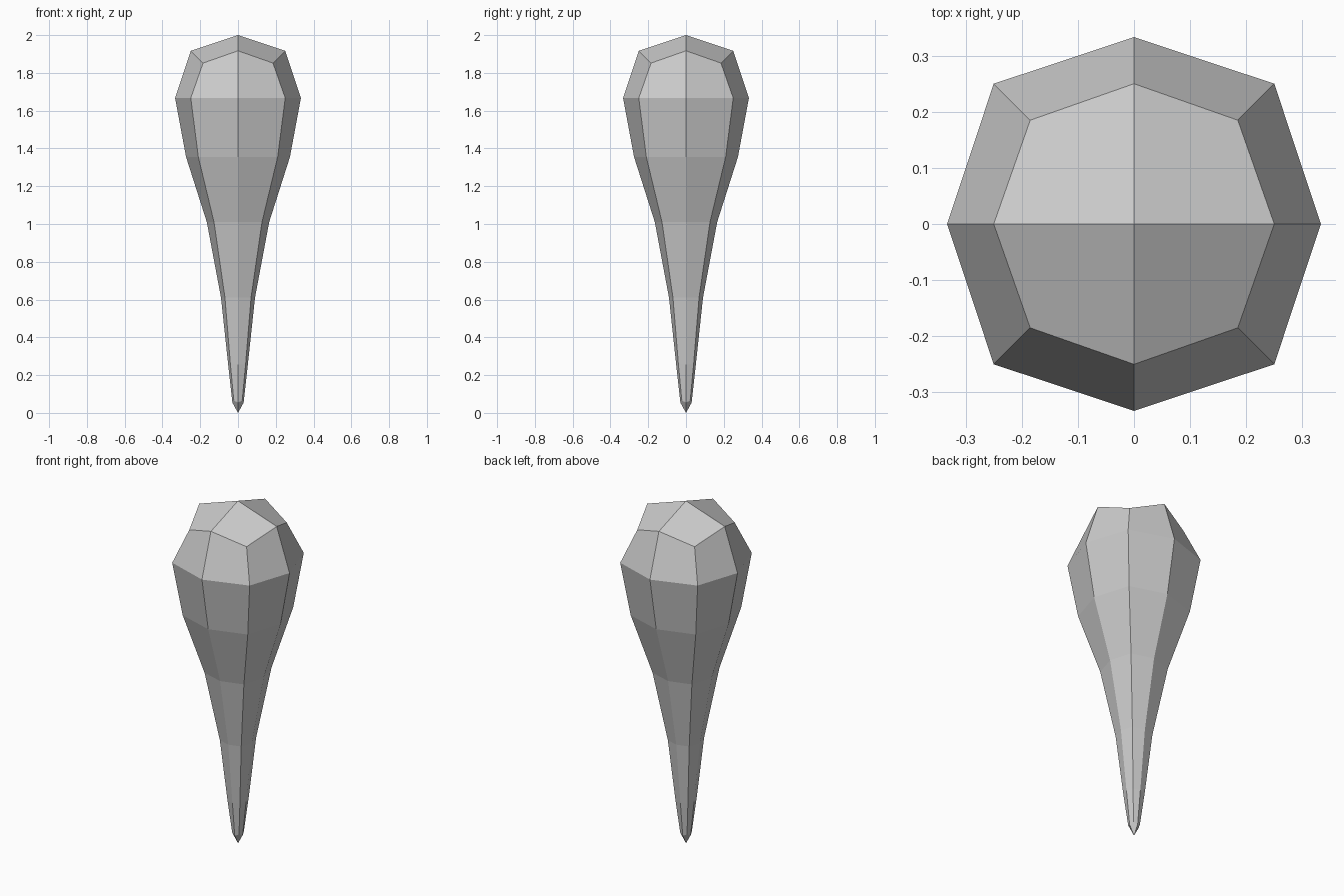
import bpy, bmesh

if "Cube" in bpy.data.objects:
    bpy.data.objects.remove(bpy.data.objects["Cube"])

# Rings from bottom to top: (side radius, side z, corner coordinate, corner z)
RINGS = [
    (0.030, 0.055, 0.022, 0.065),
    (0.052, 0.255, 0.040, 0.255),
    (0.090, 0.610, 0.069, 0.610),
    (0.165, 1.010, 0.127, 1.010),
    (0.275, 1.355, 0.210, 1.355),
    (0.333, 1.667, 0.250, 1.667),
    (0.250, 1.917, 0.185, 1.852),
]
# Eight directions, alternating side middles and corners
DIRS = [(1, 0), (1, 1), (0, 1), (-1, 1), (-1, 0), (-1, -1), (0, -1), (1, -1)]

bm = bmesh.new()


def add_ring(side, side_z, corner, corner_z):
    verts = []
    for i, (dx, dy) in enumerate(DIRS):
        r, z = (corner, corner_z) if i % 2 else (side, side_z)
        verts.append(bm.verts.new((dx * r, dy * r, z)))
    return verts


def add_cap(ring, z):
    # Four quads meeting at a centre point
    centre = bm.verts.new((0, 0, z))
    for i in range(0, 8, 2):
        bm.faces.new((centre, ring[i], ring[i + 1], ring[(i + 2) % 8]))


# Tapered body
rings = [add_ring(*r) for r in RINGS]
for low, high in zip(rings, rings[1:]):
    for i in range(8):
        j = (i + 1) % 8
        bm.faces.new((low[i], low[j], high[j], high[i]))

# Pointed tip and domed top
add_cap(rings[0], 0.0)
add_cap(rings[-1], 2.0)

bmesh.ops.recalc_face_normals(bm, faces=bm.faces)
mesh = bpy.data.meshes.new("tapered_club")
bm.to_mesh(mesh)
bm.free()
bpy.context.collection.objects.link(bpy.data.objects.new("tapered_club", mesh))
